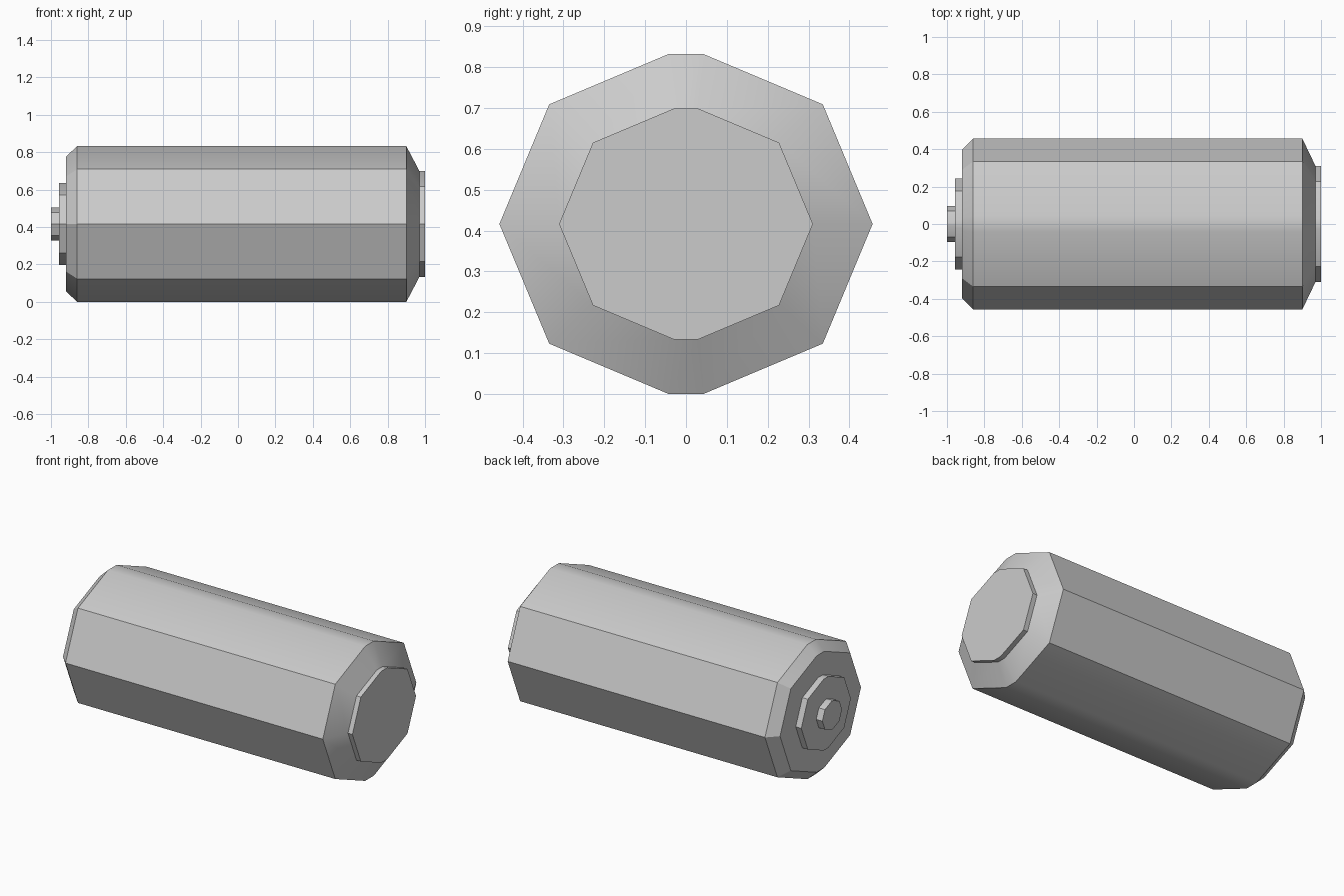
import bpy, bmesh, math

if "Cube" in bpy.data.objects:
    bpy.data.objects.remove(bpy.data.objects["Cube"])

CENTRE_Z = 0.416
# Quarter of the ten-sided cross-section (y, z), mirrored to a full outline
QUARTER = [(0.457, 0.0), (0.335, 0.293), (0.043, 0.416)]
UPPER = QUARTER + [(-y, z) for y, z in reversed(QUARTER)]
OUTLINE = UPPER + [(y, -z) for y, z in reversed(UPPER[1:-1])]


def loft(name, stations, cap_start=False, cap_end=False):
    """Skin the outline through (x, scale) stations along x."""
    bm = bmesh.new()
    rings = [[bm.verts.new((x, y * s, CENTRE_Z + z * s)) for y, z in OUTLINE]
             for x, s in stations]
    n = len(OUTLINE)
    for a, b in zip(rings, rings[1:]):
        for i in range(n):
            j = (i + 1) % n
            bm.faces.new((a[i], a[j], b[j], b[i]))
    if cap_start:
        bm.faces.new(rings[0][::-1])
    if cap_end:
        bm.faces.new(rings[-1])
    mesh = bpy.data.meshes.new(name)
    bm.to_mesh(mesh)
    bm.free()
    obj = bpy.data.objects.new(name, mesh)
    bpy.context.collection.objects.link(obj)
    # Only the narrow top and bottom facets blend; other edges stay sharp
    bpy.ops.object.select_all(action='DESELECT')
    obj.select_set(True)
    bpy.context.view_layer.objects.active = obj
    bpy.ops.object.shade_smooth_by_angle(angle=math.radians(30))
    return obj


# Main barrel with chamfered shoulders
loft("barrel", [(-0.92, 0.53), (-0.92, 0.865), (-0.86, 1.0),
                (0.90, 1.0), (0.97, 0.68)])
# Wide end plate on the right
loft("end_plate", [(0.97, 0.68), (1.0, 0.68)], cap_end=True)
# Stepped collar and small terminal on the left
loft("collar", [(-0.958, 0.21), (-0.958, 0.53), (-0.92, 0.53)])
loft("terminal", [(-1.0, 0.21), (-0.958, 0.21)], cap_start=True)
